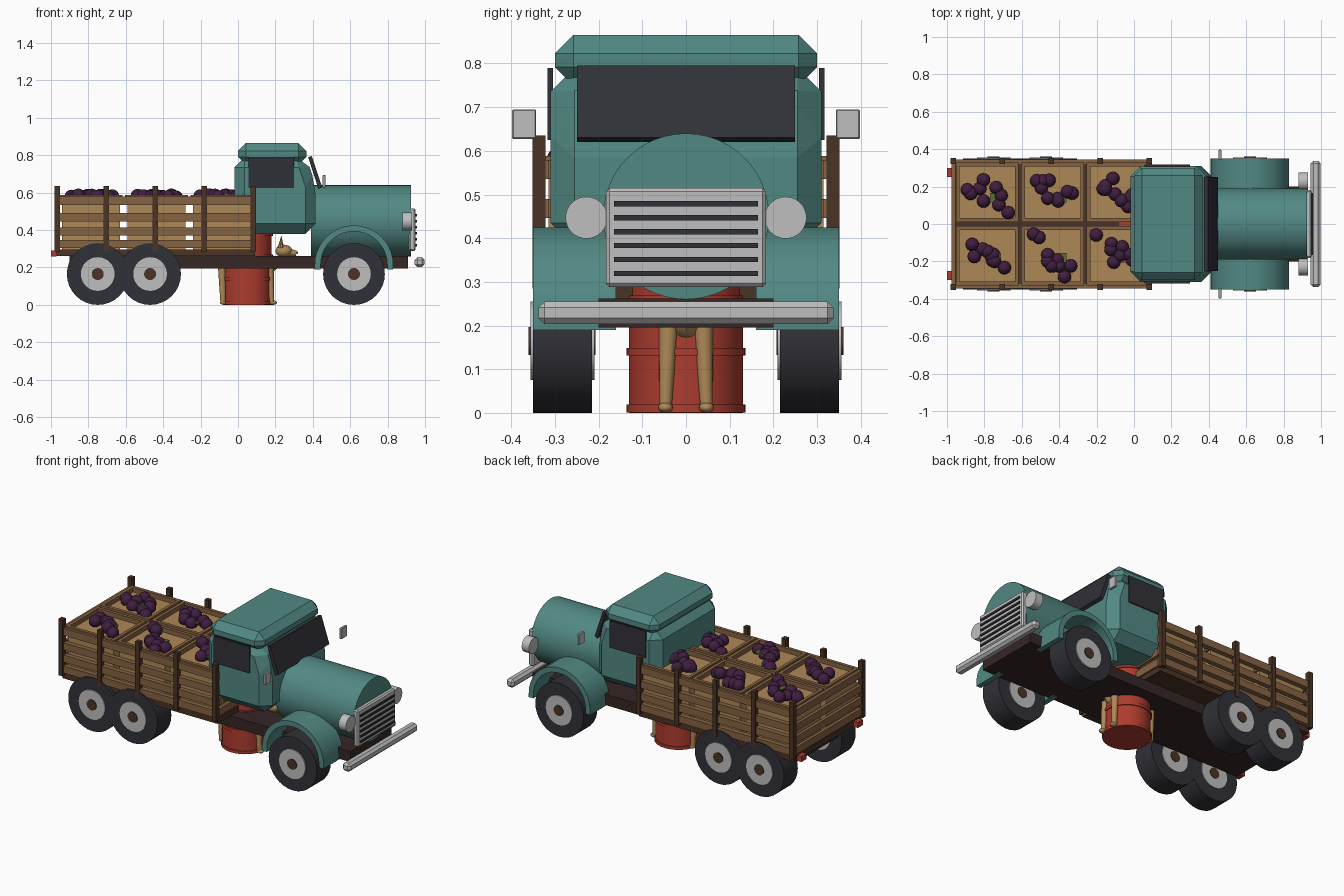
import bpy, bmesh, math, random
from mathutils import Matrix, Vector

random.seed(4)
old = bpy.data.objects.get("Cube")
if old:
    bpy.data.objects.remove(old)


def material(name, r, g, b):
    m = bpy.data.materials.new(name)
    m.use_nodes = True
    m.diffuse_color = (r, g, b, 1)
    m.node_tree.nodes["Principled BSDF"].inputs["Base Color"].default_value = (r, g, b, 1)
    return m


TEAL = material("teal paint", .085, .25, .23)
DARK = material("dark rubber and glass", .03, .03, .04)
GREY = material("light grey metal", .52, .52, .52)
RED = material("red paint", .42, .045, .028)
WOOD = material("brown wood", .24, .125, .055)
POST = material("dark wood", .07, .033, .018)
TAN = material("tan", .42, .25, .095)
PLUM = material("purple fruit", .05, .013, .05)
LEAF = material("leaf green", .1, .16, .035)
FRAME = material("chassis brown", .035, .02, .018)


def finish(name, bm, mat, smooth=False):
    bmesh.ops.recalc_face_normals(bm, faces=bm.faces)
    me = bpy.data.meshes.new(name)
    bm.to_mesh(me)
    bm.free()
    me.materials.append(mat)
    ob = bpy.data.objects.new(name, me)
    bpy.context.collection.objects.link(ob)
    if smooth:
        bpy.ops.object.select_all(action="DESELECT")
        ob.select_set(True)
        bpy.context.view_layer.objects.active = ob
        bpy.ops.object.shade_smooth_by_angle(angle=math.radians(35))
    return ob


def box(name, x, y, z, mat, bevel=0):
    """Box from (low, high) ranges on each axis."""
    bm = bmesh.new()
    bmesh.ops.create_cube(bm, size=1)
    for v in bm.verts:
        v.co = Vector([(r[0] + r[1]) / 2 + c * (r[1] - r[0]) for c, r in zip(v.co, (x, y, z))])
    if bevel:
        bmesh.ops.bevel(bm, geom=bm.edges[:], offset=bevel, segments=1, affect="EDGES")
    return finish(name, bm, mat)


def rod(name, a, b, r, mat, sides=32, r2=None, smooth=True):
    a, b = Vector(a), Vector(b)
    bm = bmesh.new()
    turn = (b - a).to_track_quat("Z", "Y").to_matrix().to_4x4()
    bmesh.ops.create_cone(bm, cap_ends=True, segments=sides, radius1=r,
                          radius2=r if r2 is None else r2, depth=(b - a).length,
                          matrix=Matrix.Translation((a + b) / 2) @ turn)
    return finish(name, bm, mat, smooth)


def ball(name, c, radii, mat, smooth=True):
    bm = bmesh.new()
    bmesh.ops.create_uvsphere(bm, u_segments=16, v_segments=10, radius=1,
                              matrix=Matrix.Translation(c) @ Matrix.Diagonal((*radii, 1)))
    return finish(name, bm, mat, smooth)


def extrude_y(name, profile, y0, y1, mat, bevel=0, smooth=False):
    """Extrude an outline of (x, z) points between two y values."""
    bm = bmesh.new()
    face = bm.faces.new([bm.verts.new((x, y0, z)) for x, z in profile])
    new = bmesh.ops.extrude_face_region(bm, geom=[face])["geom"]
    bmesh.ops.translate(bm, vec=(0, y1 - y0, 0),
                        verts=[g for g in new if isinstance(g, bmesh.types.BMVert)])
    if bevel:
        bmesh.ops.bevel(bm, geom=bm.edges[:], offset=bevel, segments=1, affect="EDGES")
    return finish(name, bm, mat, smooth)


SIDES = (("left", 1), ("right", -1))

# Chassis and load floor
box("chassis", (-.9, .91), (-.2, .2), (.195, .262), FRAME)
box("bed_floor", (-.97, .09), (-.33, .33), (.262, .295), POST)

# Cab, roof, windscreen, bonnet
extrude_y("cab", [(-.02, .38), (-.02, .79), (.365, .79), (.415, .64), (.415, .38)],
          -.31, .31, TEAL, bevel=.055)
box("roof", (0, .365), (-.3, .3), (.75, .865), TEAL, .042)
extrude_y("windscreen", [(.375, .79), (.395, .795), (.45, .63), (.43, .62)], -.25, .25, DARK)
rod("bonnet", (.39, 0, .45), (.925, 0, .45), .19, TEAL, 48)

# Grille with slots
box("grille", (.915, .95), (-.183, .183), (.288, .515), GREY, .008)
for i in range(6):
    z = .319 + i * .032
    box("grille_slot", (.94, .957), (-.165, .165), (z - .006, z + .006), DARK)
box("bumper", (.945, .998), (-.338, .338), (.203, .255), GREY, .014)

# Fender outline: half ring with short straight ends
cx, cz, ro, ri = .62, .215, .21, .178
angles = [math.pi * i / 20 for i in range(21)]
arch = [(cx + ro * math.cos(a), cz + ro * math.sin(a)) for a in angles]
arch += [(cx - ro, .19), (cx - ri, .19)]
arch += [(cx + ri * math.cos(a), cz + ri * math.sin(a)) for a in reversed(angles)]
arch += [(cx + ri, .19), (cx + ro, .19)]

for side, s in SIDES:
    extrude_y(side + "_fender", arch, s * .16, s * .35, TEAL, smooth=True)
    box(side + "_window", (.055, .3), sorted((s * .305, s * .317)), (.625, .79), DARK)
    rod(side + "_headlight", (.88, s * .228, .447), (.93, s * .228, .447), .048, GREY)
    box(side + "_mirror", (.452, .468), sorted((s * .343, s * .398)), (.627, .695), GREY, .003)
    box(side + "_tail_light", (-1, -.97), sorted((s * .25, s * .3)), (.258, .292), RED)

    # Wheels: tyre, rim and hub
    for place, x in (("front", .62), ("middle", -.47), ("rear", -.75)):
        name = side + "_" + place
        for part, y0, y1, r, mat in (("_tyre", .215, .35, .165, DARK),
                                     ("_rim", .21, .356, .09, GREY),
                                     ("_hub", .207, .361, .032, POST)):
            rod(name + part, (x, s * y0, .165), (x, s * y1, .165), r, mat)

    # Stake side: posts and slats
    for i in range(5):
        x = -.966 + i * .262
        box(side + "_stake", (x - .014, x + .014), sorted((s * .322, s * .352)),
            (.285, .635), POST)
    for z in (.557, .468, .392, .325):
        box(side + "_slat", (-.975, .095), sorted((s * .315, s * .344)), (z - .022, z + .022), WOOD)

# Slats across the two ends of the bed
for x in (-.975, .07):
    for z in (.557, .468, .392, .325):
        box("end_slat", (x, x + .02), (-.325, .325), (z - .022, z + .022), WOOD)

# Fruit crates
for column in range(3):
    for side, s in SIDES:
        x, y = -.785 + column * .35, s * .17
        box("crate", (x - .155, x + .155), (y - .145, y + .145), (.295, .56), TAN)
        for e in (-1, 1):
            ex, ey = x + e * .158, y + e * .148
            box("crate_rim_end", (ex - .01, ex + .01), (y - .158, y + .158), (.535, .588), WOOD)
            box("crate_rim_side", (x - .15, x + .15), (ey - .01, ey + .01), (.535, .588), WOOD)
        lx, ly = x + .045, y - (.03 if s > 0 else .01)
        box("leaf", (lx - .03, lx + .03), (ly - .025, ly + .025), (.585, .592), LEAF)
        # Fruit lies in a loose diagonal cluster
        for i in range(9):
            t = i / 8 - .5
            fx = x + t * .18 + random.uniform(-.03, .03)
            fy = y - t * .12 + random.uniform(-.06, .06)
            ball("fruit", (fx, fy, .575 + random.uniform(0, .012)), (.036,) * 3, PLUM)

# Barrel with hoops
rod("barrel", (.05, 0, 0), (.05, 0, .385), .13, RED)
for z in (.01, .14, .26, .377):
    rod("barrel_hoop", (.05, 0, z - .009), (.05, 0, z + .009), .136, RED)

# Dog
ball("dog_body", (.05, 0, .22), (.17, .055, .075), TAN)
ball("dog_head", (.245, 0, .288), (.045, .04, .034), TAN)
rod("dog_snout", (.26, 0, .283), (.312, 0, .275), .024, TAN, 12, .014)
ball("dog_nose", (.312, 0, .279), (.008, .01, .008), DARK)
for side, s in SIDES:
    rod(side + "_dog_ear", (.228, s * .025, .305), (.232, s * .03, .365), .016, TAN, 8, .002)
    for place, x, top in (("front", .18, .17), ("back", -.08, -.085)):
        rod(side + "_dog_" + place + "_leg", (x, s * .047, .01), (top, s * .04, .2),
            .014, TAN, 12, .022)
        ball(side + "_dog_" + place + "_paw", (x + .006, s * .047, .012), (.022, .017, .012), TAN)
